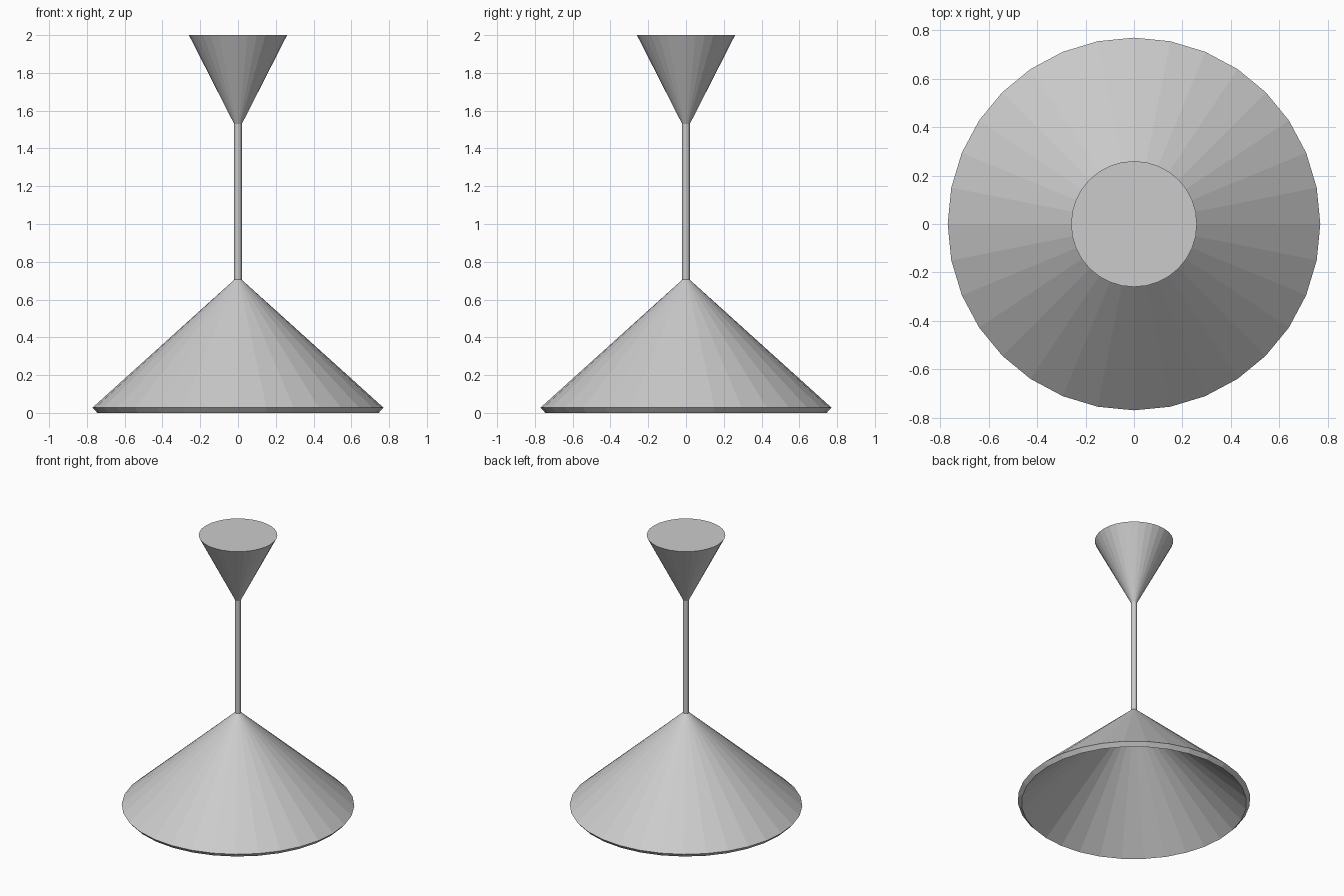
import bpy, math

if "Cube" in bpy.data.objects:
    bpy.data.objects.remove(bpy.data.objects["Cube"])

SIDES = 32


def lathe(name, profile, sides=SIDES):
    """Revolve an (r, z) profile about z; points with r = 0 become poles."""
    verts, rings, faces = [], [], []
    for r, z in profile:
        n = 1 if r == 0 else sides
        rings.append([len(verts) + i for i in range(n)])
        for i in range(n):
            a = math.tau * i / sides
            verts.append((r * math.cos(a), r * math.sin(a), z))
    for low, high in zip(rings, rings[1:]):
        for i in range(sides):
            j = (i + 1) % sides
            quad = [low[i % len(low)], low[j % len(low)],
                    high[j % len(high)], high[i % len(high)]]
            faces.append(list(dict.fromkeys(quad)))
    mesh = bpy.data.meshes.new(name)
    mesh.from_pydata(verts, [], faces)
    mesh.update()
    obj = bpy.data.objects.new(name, mesh)
    bpy.context.collection.objects.link(obj)
    return obj


# Hollow conical shade with a bevelled rim
lathe("lamp_shade", [(0, 0.676), (0.745, 0), (0.77, 0.028), (0.02, 0.705), (0, 0.705)])

# Suspension rod
lathe("hanging_rod", [(0, 0.70), (0.02, 0.70), (0.02, 1.53), (0, 1.53)], 16)

# Inverted cone ceiling canopy
lathe("ceiling_canopy", [(0, 1.525), (0.018, 1.525), (0.26, 2.0), (0, 2.0)])
